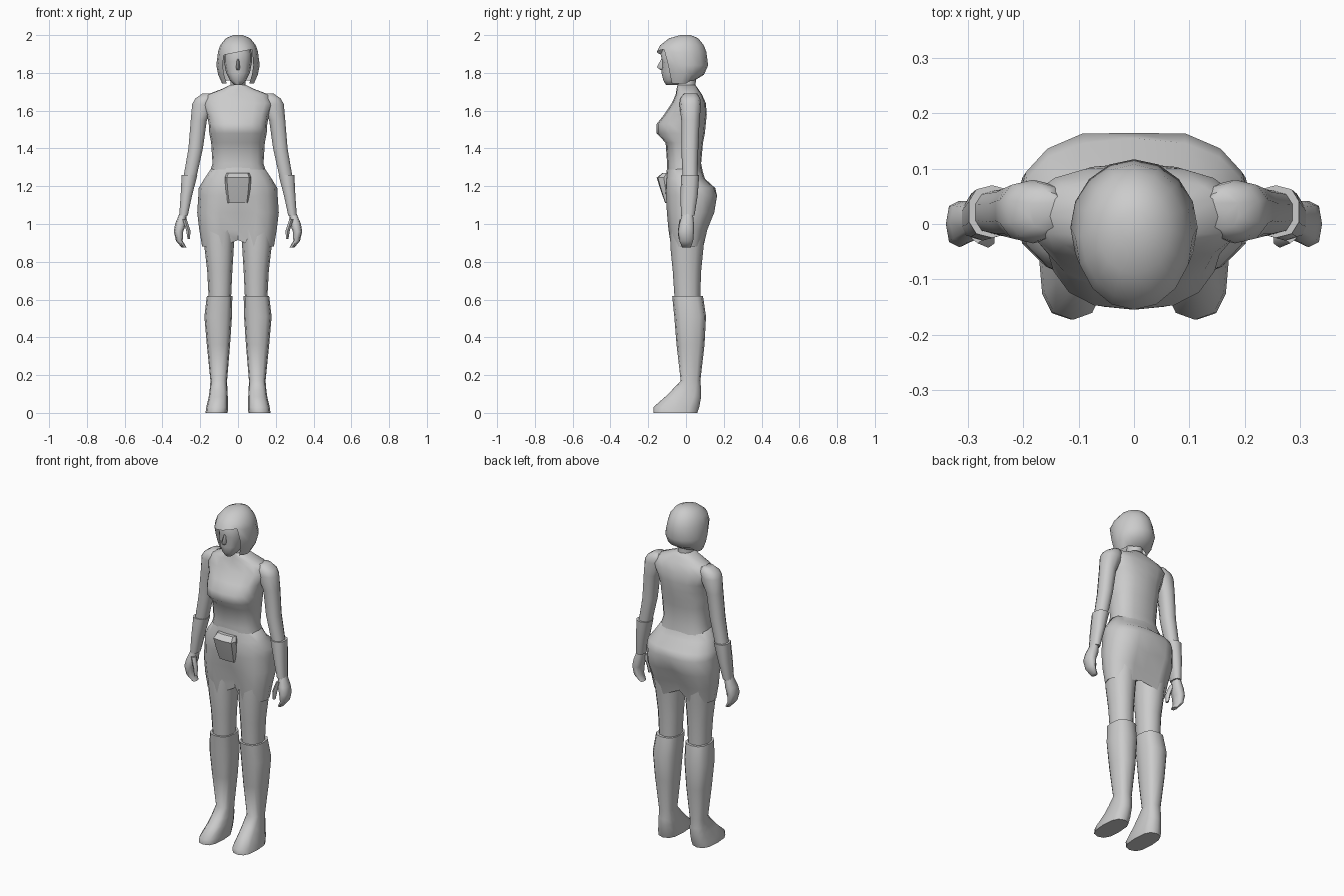
import bpy
import bmesh
from math import sin, cos, pi, radians, copysign

cube = bpy.data.objects.get("Cube")
if cube:
    bpy.data.objects.remove(cube, do_unlink=True)

# One plain grey for the whole figure
grey = bpy.data.materials.new("plain grey")
grey.use_nodes = True
GREY = (0.6, 0.6, 0.6, 1)
grey.diffuse_color = GREY
grey.node_tree.nodes["Principled BSDF"].inputs["Base Color"].default_value = GREY


def power(value, exponent):
    return copysign(abs(value) ** exponent, value)


def finish(name, bm, mirrored=False, angle=60):
    """Turn the bmesh into a smooth shaded object, mirrored across x if asked."""
    bmesh.ops.recalc_face_normals(bm, faces=bm.faces)
    mesh = bpy.data.meshes.new(name)
    bm.to_mesh(mesh)
    bm.free()
    mesh.materials.append(grey)
    obj = bpy.data.objects.new(name, mesh)
    bpy.context.collection.objects.link(obj)
    if mirrored:
        modifier = obj.modifiers.new("mirror", 'MIRROR')
        modifier.use_mirror_merge = False
    bpy.ops.object.select_all(action='DESELECT')
    obj.select_set(True)
    bpy.context.view_layer.objects.active = obj
    bpy.ops.object.shade_smooth_by_angle(angle=radians(angle))
    return obj


def loft_mesh(rings, sides, exponent=1.0, shape=None, skip=None):
    """Stack horizontal rings (z, x min, x max, y min, y max), top to bottom.
    Point 0 of each ring is at the front. shape moves points, skip leaves holes."""
    bm = bmesh.new()
    rows = []
    for row, (z, x0, x1, y0, y1) in enumerate(rings):
        verts = []
        for i in range(sides):
            a = 2 * pi * i / sides
            x = (x0 + x1) / 2 + (x1 - x0) / 2 * power(sin(a), exponent)
            y = (y0 + y1) / 2 - (y1 - y0) / 2 * power(cos(a), exponent)
            point = (x, y, z)
            if shape:
                point = shape(row, i, x, y, z)
            verts.append(bm.verts.new(point))
        rows.append(verts)
    for row in range(len(rows) - 1):
        for i in range(sides):
            if skip and skip(row, i):
                continue
            j = (i + 1) % sides
            upper, lower = rows[row], rows[row + 1]
            bm.faces.new((upper[i], upper[j], lower[j], lower[i]))
    bm.faces.new(rows[0])
    if not skip:
        bm.faces.new(rows[-1])
    return bm


def centred(rings):
    """Expand (z, half width, y min, y max) into rings about x = 0."""
    return [(z, -w, w, y0, y1) for z, w, y0, y1 in rings]


# Torso with shoulders, bust and waist
torso = centred([
    (1.735, .045, -.045, .05), (1.715, .085, -.05, .065),
    (1.685, .165, -.055, .085), (1.64, .19, -.075, .105),
    (1.58, .165, -.115, .11), (1.53, .155, -.155, .105),
    (1.48, .152, -.155, .1), (1.43, .142, -.108, .09),
    (1.32, .135, -.1, .08), (1.22, .165, -.1, .1)])
finish("torso", loft_mesh(torso, 16, .8))

# Neck
neck = centred([(1.8, .042, -.05, .06), (1.74, .042, -.045, .05),
                (1.68, .055, -.05, .06)])
finish("neck", loft_mesh(neck, 10))

# Face and nose
face = centred([
    (1.95, .06, -.11, .05), (1.9, .074, -.135, .06),
    (1.86, .074, -.125, .05), (1.8, .063, -.13, .03),
    (1.76, .043, -.12, 0), (1.735, .02, -.105, -.05)])
finish("face", loft_mesh(face, 12, .85))
nose = centred([(1.875, .006, -.13, -.1), (1.83, .012, -.155, -.1),
                (1.815, .009, -.135, -.1)])
finish("nose", loft_mesh(nose, 6))

# Bobbed hair: closed cap above, open around the face below the fringe
FRINGE = 3


def sweep_hair(row, i, x, y, z):
    if row == FRINGE and (i <= 2 or i >= 14):
        z += .2 * x
    if row == 6 and 6 <= i <= 10:
        z += .015
    return x, y, z


def face_opening(row, i):
    return row >= FRINGE and (i < 2 or i >= 14)


hair = centred([
    (2, .025, -.03, .025), (1.983, .065, -.09, .065),
    (1.945, .095, -.138, .095), (1.91, .106, -.155, .108),
    (1.84, .115, -.13, .117), (1.79, .105, -.115, .095),
    (1.745, .085, -.095, .045)])
finish("hair", loft_mesh(hair, 16, shape=sweep_hair, skip=face_opening))

# Short skirt, pulled in between the thighs at the front and back
PINCH = [0, 0, 0, .1, .4, .6, .7, .3]


def pinch_skirt(row, i, x, y, z):
    if i in (0, 8):
        y *= 1 - PINCH[row] * (1 if i == 0 else .5)
        if row == 6:
            z += .035
    return x, y, z


skirt = centred([
    (1.3, .138, -.1, .082), (1.24, .178, -.108, .1),
    (1.19, .208, -.112, .155), (1.15, .21, -.115, .173),
    (1.06, .216, -.11, .158), (.97, .205, -.1, .12),
    (.88, .19, -.085, .098), (.95, .1, -.04, .05)])
finish("skirt", loft_mesh(skirt, 16, .85, shape=pinch_skirt))

# Flap hanging from the front of the skirt
flap = centred([(1.27, .06, -.125, -.08), (1.245, .07, -.155, -.08),
                (1.18, .065, -.135, -.08), (1.11, .055, -.11, -.08)])
finish("front_flap", loft_mesh(flap, 8, .5), angle=30)

# Arms
arm = [(1.69, .13, .19, -.01, .06), (1.665, .12, .228, -.03, .075),
       (1.635, .12, .245, -.035, .08), (1.55, .163, .252, -.025, .072),
       (1.4, .184, .264, -.025, .065), (1.25, .218, .29, -.018, .06)]
finish("arms", loft_mesh(arm, 10, .85), mirrored=True)

# Forearm cuffs
cuff = [(1.26, .213, .3, -.025, .07), (1.15, .242, .305, -.03, .062),
        (1.045, .265, .312, -.026, .045)]
finish("forearm_cuffs", loft_mesh(cuff, 10, .8), mirrored=True)

# Hands with curled fingers, and thumbs
hand = [(1.06, .272, .308, -.018, .036), (1, .275, .333, -.035, .042),
        (.96, .29, .34, -.042, .042), (.91, .293, .328, -.035, .038),
        (.875, .272, .298, -.02, .025)]
finish("hands", loft_mesh(hand, 8, .75), mirrored=True)
thumb = [(1.025, .27, .295, -.035, 0), (.965, .25, .276, -.043, -.01),
         (.92, .253, .268, -.04, -.018)]
finish("thumbs", loft_mesh(thumb, 6), mirrored=True)

# Legs
leg = [(1.02, .015, .19, -.085, .11), (.88, .022, .178, -.083, .093),
       (.75, .03, .163, -.07, .08), (.6, .037, .155, -.06, .075)]
finish("legs", loft_mesh(leg, 12, .9), mirrored=True)

# Boots, with the foot reaching forward from the ankle
boot = [(.618, .03, .165, -.073, .09), (.51, .032, .178, -.062, .106),
        (.36, .042, .165, -.05, .098), (.17, .058, .146, -.028, .076),
        (.12, .056, .15, -.075, .08), (.085, .054, .155, -.11, .08),
        (.03, .052, .168, -.173, .07), (0, .055, .172, -.173, .06)]
finish("boots", loft_mesh(boot, 12, .75), mirrored=True)
